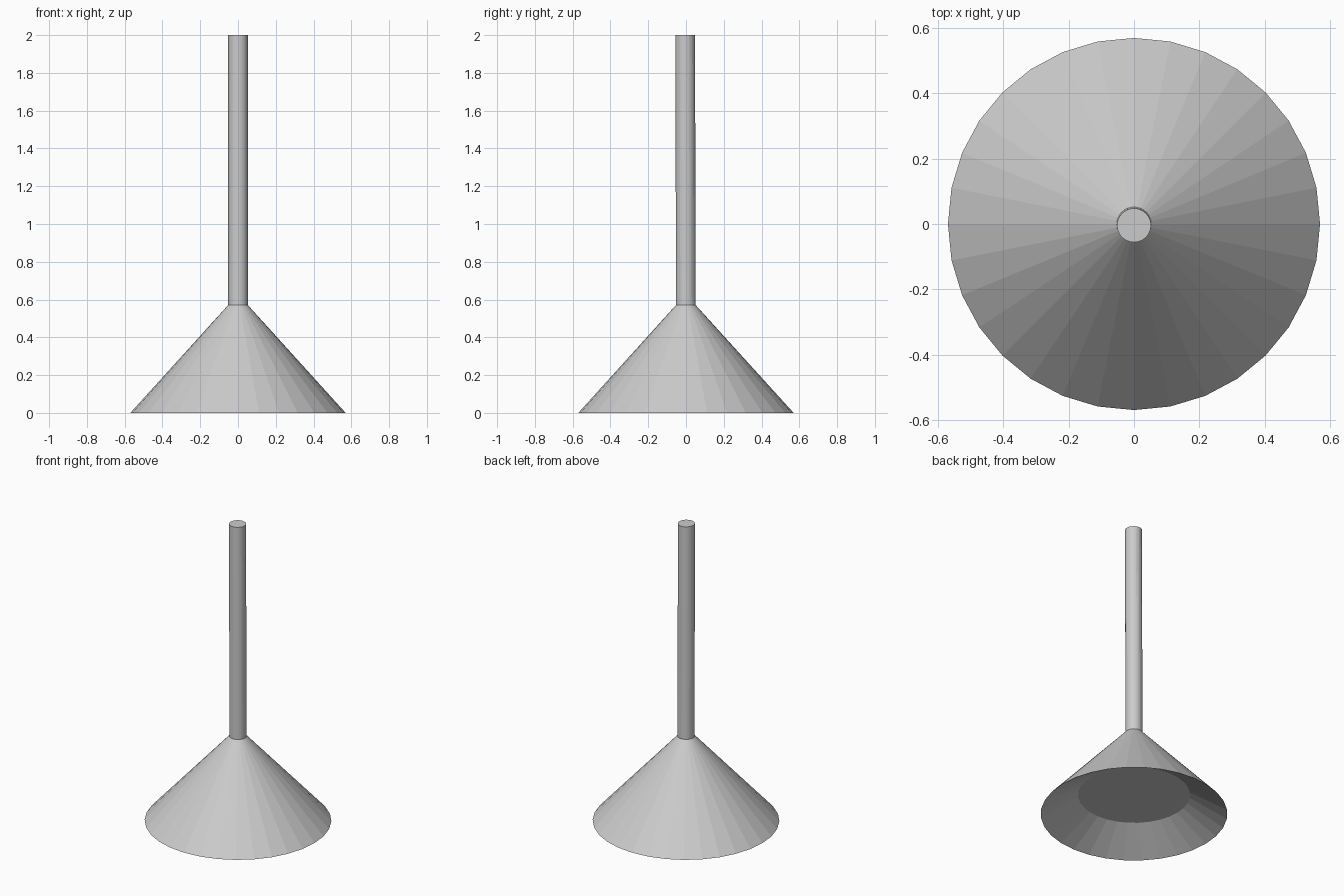
import bpy, bmesh
from math import sin, cos, tau

if "Cube" in bpy.data.objects:
    bpy.data.objects.remove(bpy.data.objects["Cube"])

SIDES = 32


def lathe(name, rings):
    """Closed body from (radius, z, y offset) rings, capped at both ends."""
    bm = bmesh.new()
    loops = [[bm.verts.new((r * cos(tau * i / SIDES), y + r * sin(tau * i / SIDES), z))
              for i in range(SIDES)] for r, z, y in rings]
    for a, b in zip(loops, loops[1:]):
        for i in range(SIDES):
            j = (i + 1) % SIDES
            bm.faces.new((a[i], a[j], b[j], b[i]))
    bm.faces.new(loops[0])
    bm.faces.new(loops[-1])
    bmesh.ops.recalc_face_normals(bm, faces=bm.faces)
    mesh = bpy.data.meshes.new(name)
    bm.to_mesh(mesh)
    bm.free()
    obj = bpy.data.objects.new(name, mesh)
    bpy.context.collection.objects.link(obj)
    return obj


# Conical shade with a recessed underside
lathe("shade", [(0.342, 0.134, 0), (0.57, 0, 0), (0.053, 0.57, -0.001)])

# Hanging rod, leaning very slightly to the front
lathe("rod", [(0.052, 0.565, -0.001), (0.052, 2.0, -0.004)])
